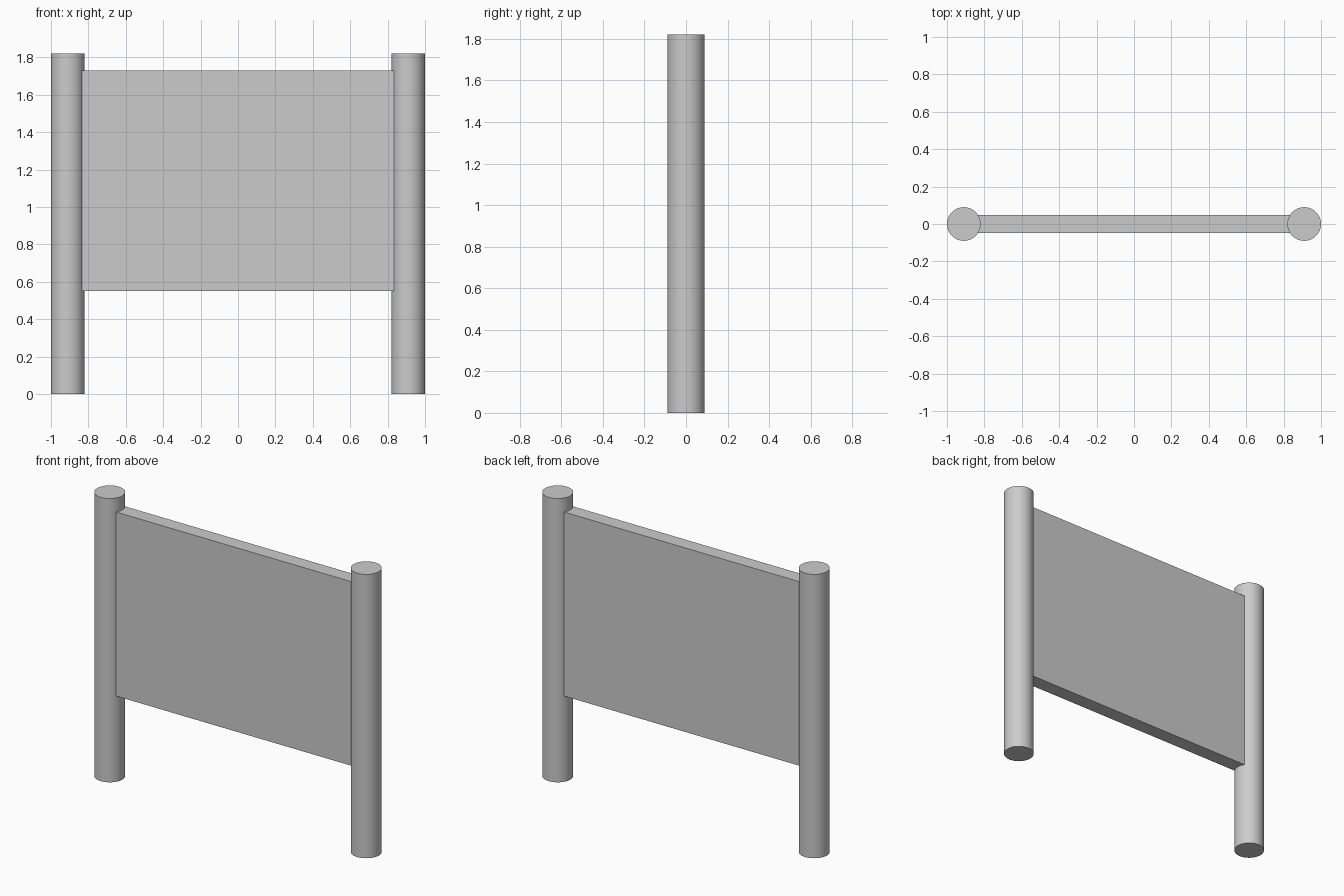
import bpy
import math

if "Cube" in bpy.data.objects:
    bpy.data.objects.remove(bpy.data.objects["Cube"])

POST_R, POST_H, POST_X = 0.09, 1.82, 0.91
PANEL_HALF_X, PANEL_HALF_Y = 0.835, 0.047
PANEL_Z0, PANEL_Z1 = 0.55, 1.73

# Two round posts
for side, name in ((-1, "left_post"), (1, "right_post")):
    bpy.ops.mesh.primitive_cylinder_add(
        vertices=48, radius=POST_R, depth=POST_H,
        location=(side * POST_X, 0, POST_H / 2))
    post = bpy.context.object
    post.name = name
    bpy.ops.object.shade_smooth_by_angle(angle=math.radians(30))

# Flat panel, its ends set into the posts
bpy.ops.mesh.primitive_cube_add(size=1, location=(0, 0, (PANEL_Z0 + PANEL_Z1) / 2))
panel = bpy.context.object
panel.name = "sign_panel"
panel.scale = (2 * PANEL_HALF_X, 2 * PANEL_HALF_Y, PANEL_Z1 - PANEL_Z0)
bpy.ops.object.transform_apply(location=False, rotation=False, scale=True)
